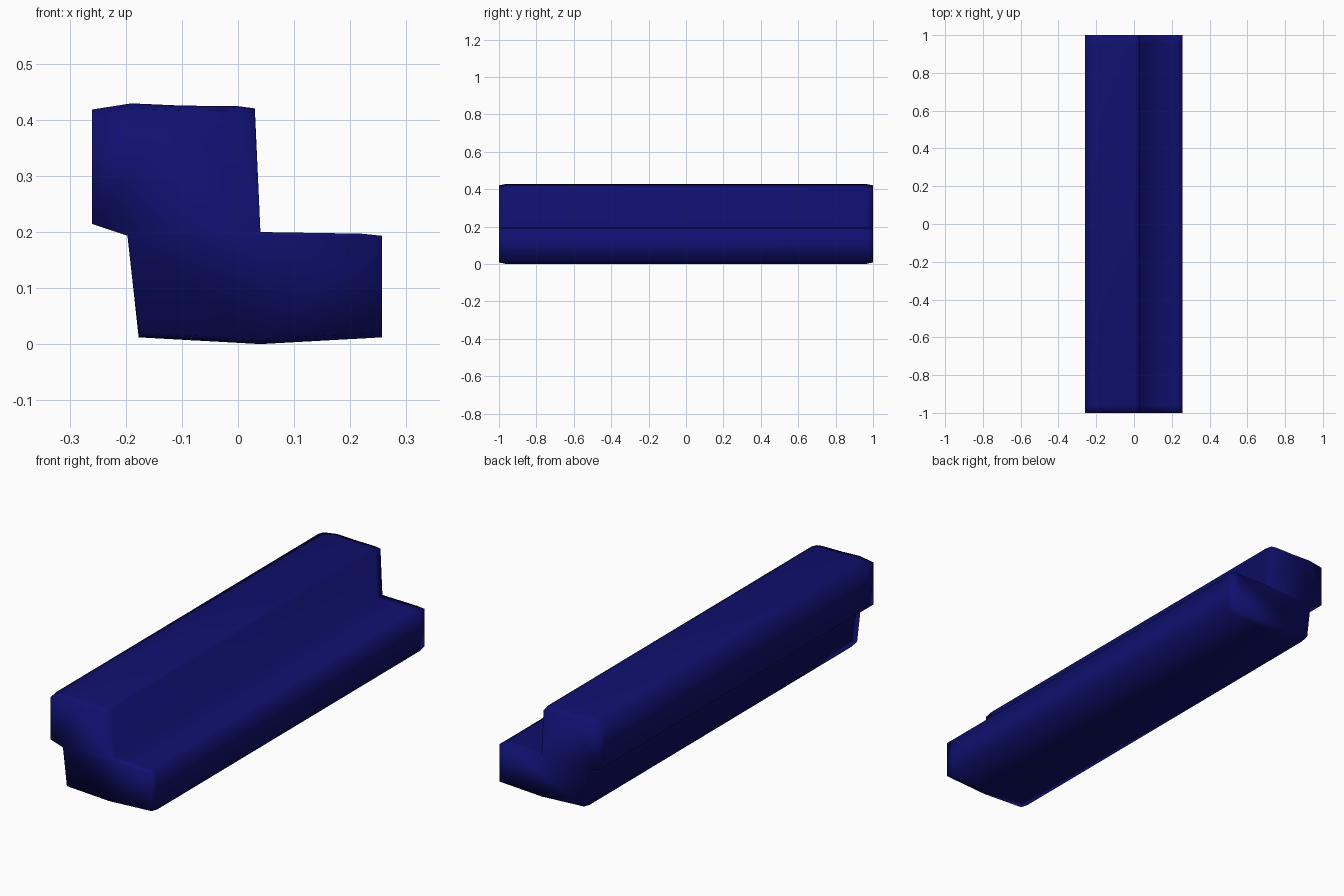
import bpy, bmesh

if "Cube" in bpy.data.objects:
    bpy.data.objects.remove(bpy.data.objects["Cube"])

# Stepped cross-section (x, z), seen from the front
profile = [(-0.26, 0.418), (-0.19, 0.429), (-0.10, 0.425), (0.0, 0.424), (0.03, 0.42),
           (0.04, 0.199), (0.22, 0.196), (0.257, 0.192), (0.257, 0.012), (0.04, 0.0),
           (-0.177, 0.012), (-0.197, 0.193), (-0.26, 0.214)]

# Stations along the length: (y, vertical scale about mid height), ends slightly eased
stations = [(-1, 0.96), (-0.96, 1), (0, 1), (0.96, 1), (1, 0.96)]
MID = 0.215

bm = bmesh.new()
rings = [[bm.verts.new((x, y, MID + (z - MID) * s)) for x, z in profile] for y, s in stations]
n = len(profile)
for a, b in zip(rings, rings[1:]):
    for i in range(n):
        j = (i + 1) % n
        bm.faces.new((a[i], a[j], b[j], b[i]))

# End caps, split into an upper block and a lower block
for r in (rings[0], rings[-1]):
    bm.faces.new([r[i] for i in (0, 1, 2, 3, 4, 5, 11, 12)])
    bm.faces.new([r[i] for i in (5, 6, 7, 8, 9, 10, 11)])
bmesh.ops.recalc_face_normals(bm, faces=bm.faces)
for f in bm.faces:
    f.smooth = True

mesh = bpy.data.meshes.new("stepped_beam")
bm.to_mesh(mesh)
bm.free()
beam = bpy.data.objects.new("stepped_beam", mesh)
bpy.context.collection.objects.link(beam)

# Navy paint
navy = bpy.data.materials.new("navy blue")
navy.diffuse_color = (0.005, 0.005, 0.16, 1)
navy.use_nodes = True
navy.node_tree.nodes["Principled BSDF"].inputs["Base Color"].default_value = navy.diffuse_color
mesh.materials.append(navy)
